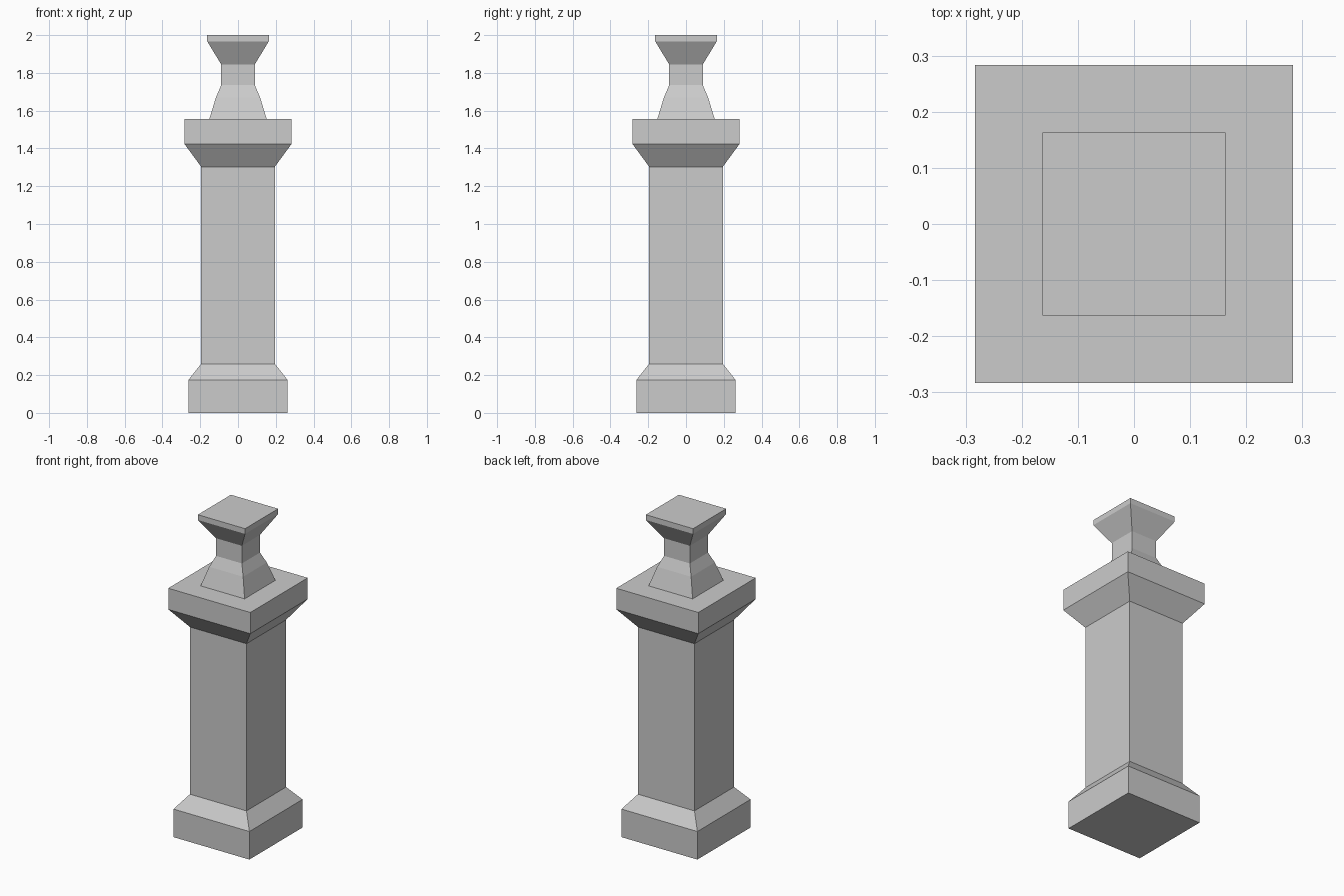
import bpy
import bmesh

if "Cube" in bpy.data.objects:
    bpy.data.objects.remove(bpy.data.objects["Cube"])


def square_loft(name, profile, cap_bottom=False, cap_top=False):
    """Stack square rings given as (half_width, height) and skin them."""
    bm = bmesh.new()
    rings = [[bm.verts.new((sx * h, sy * h, z))
              for sx, sy in ((-1, -1), (1, -1), (1, 1), (-1, 1))]
             for h, z in profile]
    for low, high in zip(rings, rings[1:]):
        for i in range(4):
            j = (i + 1) % 4
            bm.faces.new((low[i], low[j], high[j], high[i]))
    if cap_bottom:
        bm.faces.new(rings[0][::-1])
    if cap_top:
        bm.faces.new(rings[-1])
    mesh = bpy.data.meshes.new(name)
    bm.to_mesh(mesh)
    bm.free()
    obj = bpy.data.objects.new(name, mesh)
    bpy.context.collection.objects.link(obj)
    return obj


# Plinth with sloped shoulder
square_loft("plinth", [(0.262, 0), (0.262, 0.175), (0.195, 0.26)], cap_bottom=True)

# Plain square shaft
square_loft("shaft", [(0.195, 0.26), (0.195, 1.303)])

# Flared capital, with a flat ledge running in to the finial
square_loft("capital", [(0.195, 1.303), (0.283, 1.423), (0.283, 1.555), (0.152, 1.555)])

# Finial: sloped foot, narrow neck, flared flat top
square_loft("finial", [(0.152, 1.555), (0.117, 1.67), (0.089, 1.735), (0.089, 1.845),
                       (0.163, 1.967), (0.163, 2.0)], cap_top=True)
